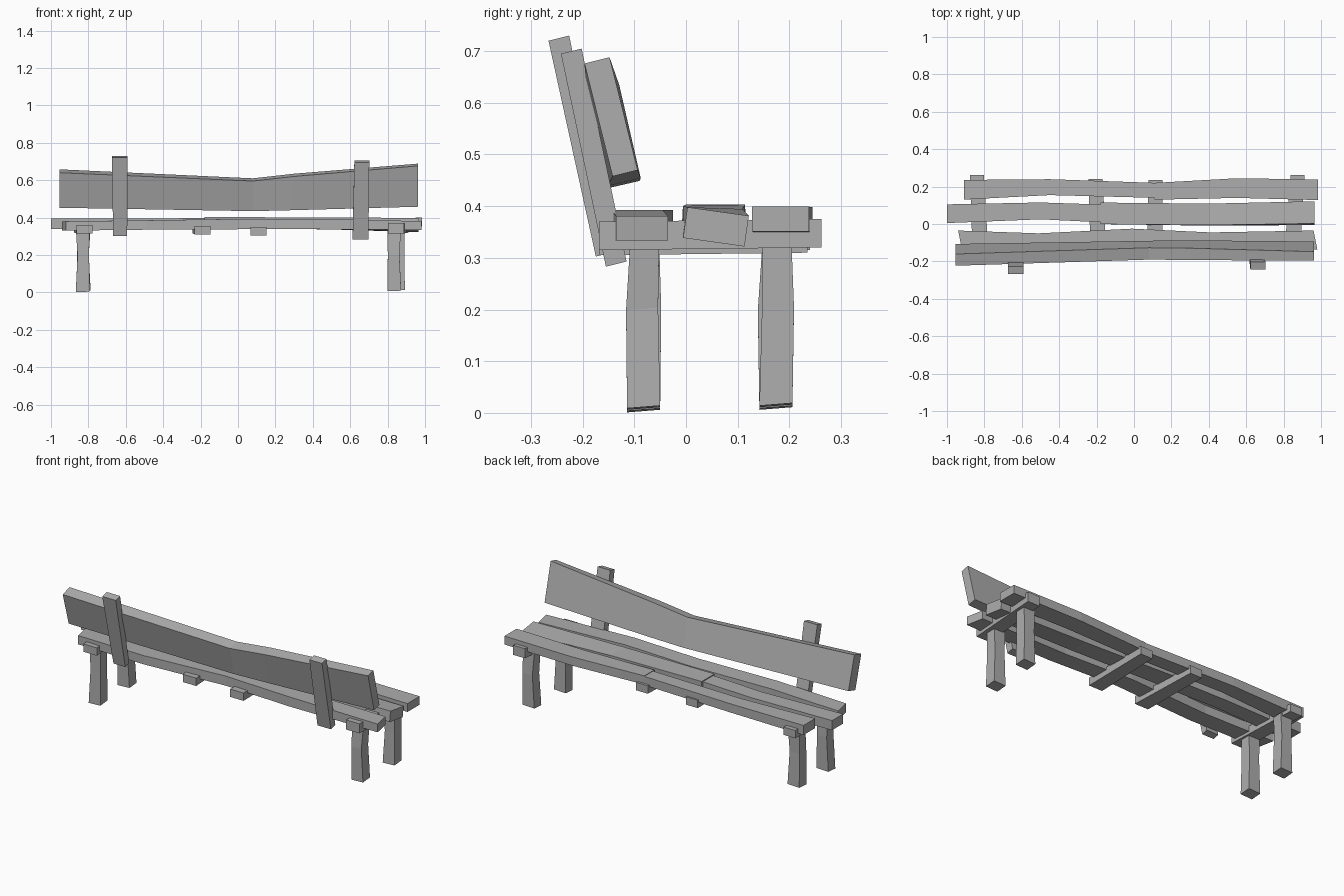
import bpy, bmesh, math
from mathutils import Vector

default = bpy.data.objects.get("Cube")
if default:
    bpy.data.objects.remove(default, do_unlink=True)

# Single weathered grey for the whole bench
wood = bpy.data.materials.new("grey_wood")
wood.use_nodes = True
GREY = (0.42, 0.42, 0.42, 1)
wood.diffuse_color = GREY
wood.node_tree.nodes["Principled BSDF"].inputs["Base Color"].default_value = GREY

# Where the along / across / up coordinates of a timber go for each run direction
AXES = {
    "x": lambda t, u, v: Vector((t, u, v)),
    "y": lambda t, u, v: Vector((u, t, v)),
    "z": lambda t, u, v: Vector((u, v, t)),
}


def timber(name, axis, stations, slant=(0, 0)):
    """Loft a crooked board through (along, across, up, width, height, tilt) stations.
    slant skews the cut ends along the two section directions."""
    bm = bmesh.new()
    rings = []
    for t, u, v, w, h, tilt in stations:
        c, s = math.cos(math.radians(tilt)), math.sin(math.radians(tilt))
        ring = []
        for i, j in ((-1, -1), (1, -1), (1, 1), (-1, 1)):
            a, b = i * w / 2, j * h / 2
            du, dv = a * c - b * s, a * s + b * c
            along = t + slant[0] * du + slant[1] * dv
            ring.append(bm.verts.new(AXES[axis](along, u + du, v + dv)))
        rings.append(ring)
    for low, high in zip(rings, rings[1:]):
        for k in range(4):
            n = (k + 1) % 4
            bm.faces.new((low[k], low[n], high[n], high[k]))
    bm.faces.new(rings[0])
    bm.faces.new(rings[-1])
    bmesh.ops.recalc_face_normals(bm, faces=bm.faces)
    mesh = bpy.data.meshes.new(name)
    bm.to_mesh(mesh)
    bm.free()
    mesh.materials.append(wood)
    obj = bpy.data.objects.new(name, mesh)
    bpy.context.collection.objects.link(obj)
    return obj


# Seat boards, three uneven rows
timber("seat_board_near_backrest", "x", [
    (-.93, -.085, .355, .1, .05, 0),
    (-.5, -.1, .36, .1, .05, 0),
    (0, -.075, .365, .1, .055, 0),
    (.42, -.095, .365, .1, .055, 0),
    (.97, -.085, .357, .1, .047, 0)], (-.2, 0))
timber("seat_board_middle_right_side", "x", [
    (-1, .055, .367, .1, .055, 0),
    (-.5, .07, .367, .09, .055, 0),
    (-.18, .057, .37, .095, .055, 0)])
timber("seat_board_middle_left_side", "x", [
    (-.18, .057, .378, .115, .05, 0),
    (.4, .05, .37, .115, .055, -3),
    (.965, .058, .36, .12, .06, -8)])
timber("seat_board_outer_right_side", "x", [
    (-.91, .183, .365, .105, .055, 0),
    (-.45, .197, .37, .085, .05, 0),
    (.11, .18, .37, .08, .05, 0)])
timber("seat_board_outer_left_side", "x", [
    (.11, .175, .373, .09, .05, 0),
    (.55, .192, .373, .105, .05, 0),
    (.985, .183, .375, .11, .048, 0)])

# Cross bearers under the seat
for name, x_near, x_far, y_far, bottom, top in (
        ("bearer_right_end", -.82, -.84, .262, .315, .36),
        ("bearer_left_end", .845, .875, .262, .315, .37),
        ("bearer_inner_right", -.19, -.205, .24, .31, .355),
        ("bearer_inner_left", .11, .115, .235, .305, .35)):
    middle = (bottom + top) / 2
    timber(name, "y", [
        (-.168, x_near, middle, .085, top - bottom, 0),
        (y_far, x_far, middle + .005, .075, top - bottom, 0)])

# Legs, slightly bent halfway
for name, x, y, foot, bow in (
        ("leg_right_near_backrest", -.83, -.082, .005, .003),
        ("leg_left_near_backrest", .835, -.082, .01, -.003),
        ("leg_right_outer", -.825, .174, .01, -.004),
        ("leg_left_outer", .855, .174, .015, .004)):
    timber(name, "z", [
        (foot, x, y, .074, .064, 0),
        (.2, x + bow, y + bow, .062, .062, 0),
        (.33, x, y + .002, .072, .056, 0)], (.04, .08))

# Leaning posts that carry the backrest
timber("backrest_post_right", "z", [
    (.307, -.63, -.157, .075, .035, 0),
    (.725, -.632, -.246, .085, .04, 0)], (0, .25))
timber("backrest_post_left", "z", [
    (.288, .655, -.135, .085, .04, 0),
    (.7, .662, -.222, .08, .04, 0)], (0, .25))

# Sagging backrest board
timber("backrest_board", "x", [
    (-.955, -.165, .555, .065, .195, 16),
    (.08, -.14, .522, .065, .165, 13),
    (.3, -.14, .537, .065, .185, 13),
    (.962, -.145, .573, .05, .225, 14)])
